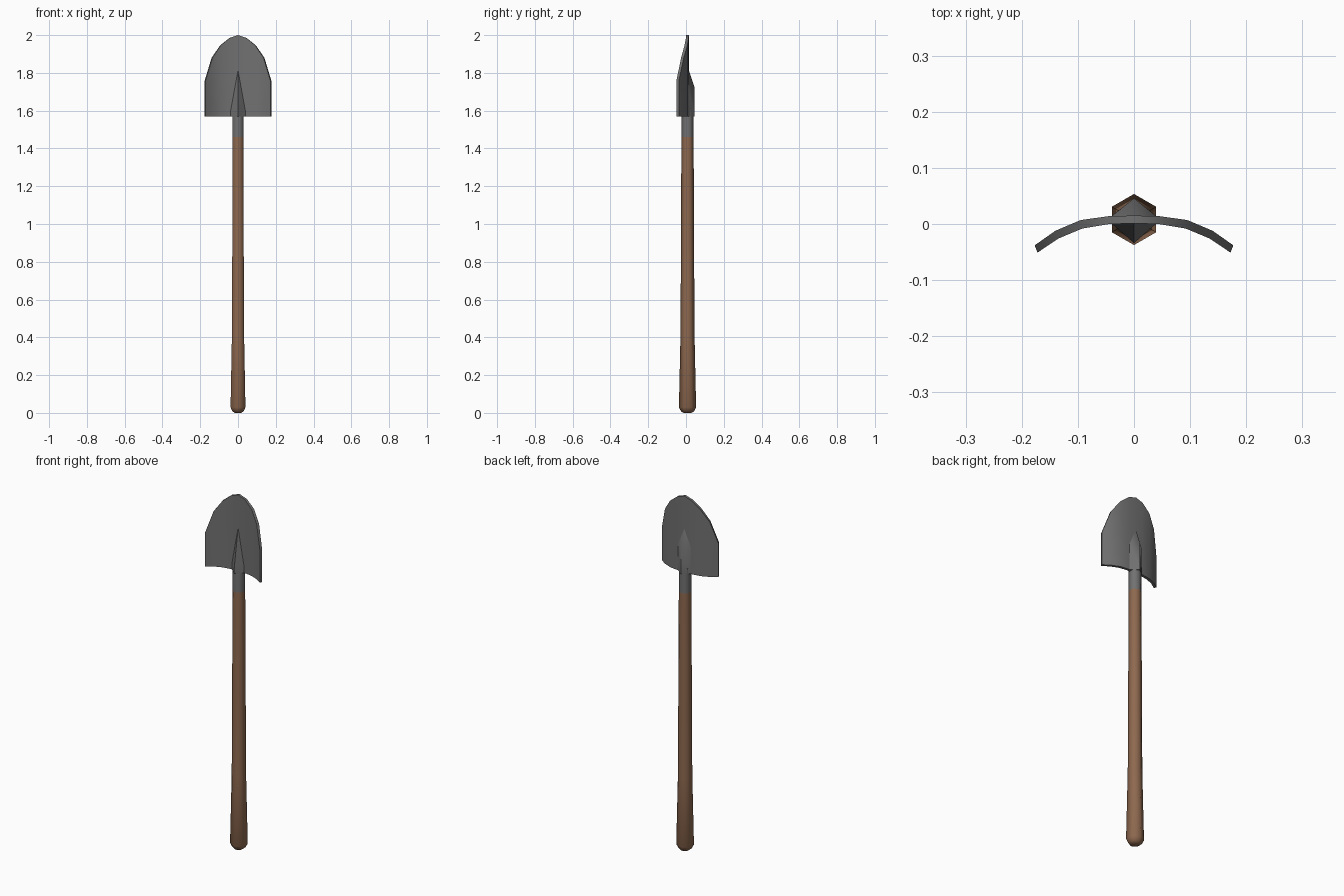
import bpy, bmesh, math

if "Cube" in bpy.data.objects:
    bpy.data.objects.remove(bpy.data.objects["Cube"])

CY = 0.008  # shaft axis in y


def material(name, rgb):
    m = bpy.data.materials.new(name)
    m.diffuse_color = (*rgb, 1)
    m.use_nodes = True
    m.node_tree.nodes["Principled BSDF"].inputs["Base Color"].default_value = m.diffuse_color
    return m


metal = material("grey_metal", (0.165, 0.165, 0.165))
wood = material("brown_wood", (0.27, 0.14, 0.078))


def finish(name, bm, mat, angle):
    bmesh.ops.remove_doubles(bm, verts=bm.verts, dist=1e-5)
    bmesh.ops.recalc_face_normals(bm, faces=bm.faces)
    mesh = bpy.data.meshes.new(name)
    bm.to_mesh(mesh)
    bm.free()
    mesh.materials.append(mat)
    ob = bpy.data.objects.new(name, mesh)
    bpy.context.collection.objects.link(ob)
    bpy.ops.object.select_all(action='DESELECT')
    bpy.context.view_layer.objects.active = ob
    ob.select_set(True)
    bpy.ops.object.shade_smooth_by_angle(angle=math.radians(angle))
    return ob


def hex_shaft(name, profile, mat):
    """Six-sided shaft lofted through (z, radius) rings, corners on +-y."""
    bm = bmesh.new()
    rings = []
    for z, r in profile:
        rings.append([bm.verts.new((r * math.sin(k * math.pi / 3),
                                    CY + r * math.cos(k * math.pi / 3), z)) for k in range(6)])
    for a, b in zip(rings, rings[1:]):
        for k in range(6):
            j = (k + 1) % 6
            bm.faces.new((a[k], a[j], b[j], b[k]))
    bm.faces.new(rings[0])
    bm.faces.new(rings[-1])
    return finish(name, bm, mat, 65)


# Wooden handle with a thicker, rounded grip end
hex_shaft("handle", [(0, 0.02), (0.008, 0.034), (0.03, 0.0455), (0.42, 0.037),
                     (1.3, 0.033), (1.46, 0.0325)], wood)

# Metal socket between handle and blade
hex_shaft("socket", [(1.46, 0.0325), (1.6, 0.0325)], metal)

# Curved blade: columns of (back x, back y, front x, front y, top z), mirrored
half = [(0, 0.015, 0, 0.001, 2.0), (0.045, 0.014, 0.044, 0.0, 1.985),
        (0.095, 0.007, 0.092, -0.008, 1.945), (0.14, -0.012, 0.135, -0.026, 1.88),
        (0.177, -0.038, 0.172, -0.051, 1.757)]
cols = [(-a, b, -c, d, z) for a, b, c, d, z in half[:0:-1]] + half
bm = bmesh.new()
LOW = 1.57
grid = [[bm.verts.new(p) for p in ((a, b, LOW), (a, b, z), (c, d, z), (c, d, LOW))]
        for a, b, c, d, z in cols]
for p, q in zip(grid, grid[1:]):
    for k in range(4):
        j = (k + 1) % 4
        bm.faces.new((p[k], p[j], q[j], q[k]))
bm.faces.new(grid[0])
bm.faces.new(grid[-1])
finish("blade", bm, metal, 40)


def ridge(name, base_y, peak_y, z_mid, z_top):
    """Triangular rib on the blade that slopes out to a point."""
    bm = bmesh.new()
    low, mid = [[bm.verts.new(p) for p in ((-0.041, base_y, z), (0, peak_y, z), (0.041, base_y, z))]
                for z in (LOW, z_mid)]
    tip = bm.verts.new((0, base_y, z_top))
    for k in range(3):
        j = (k + 1) % 3
        bm.faces.new((low[k], low[j], mid[j], mid[k]))
        bm.faces.new((mid[k], mid[j], tip))
    bm.faces.new(low)
    return finish(name, bm, metal, 75)


# Ribs where the socket runs into the back and front of the blade
ridge("back_rib", 0.013, 0.046, 1.72, 1.82)
ridge("front_rib", 0.002, -0.034, 1.6, 1.82)
